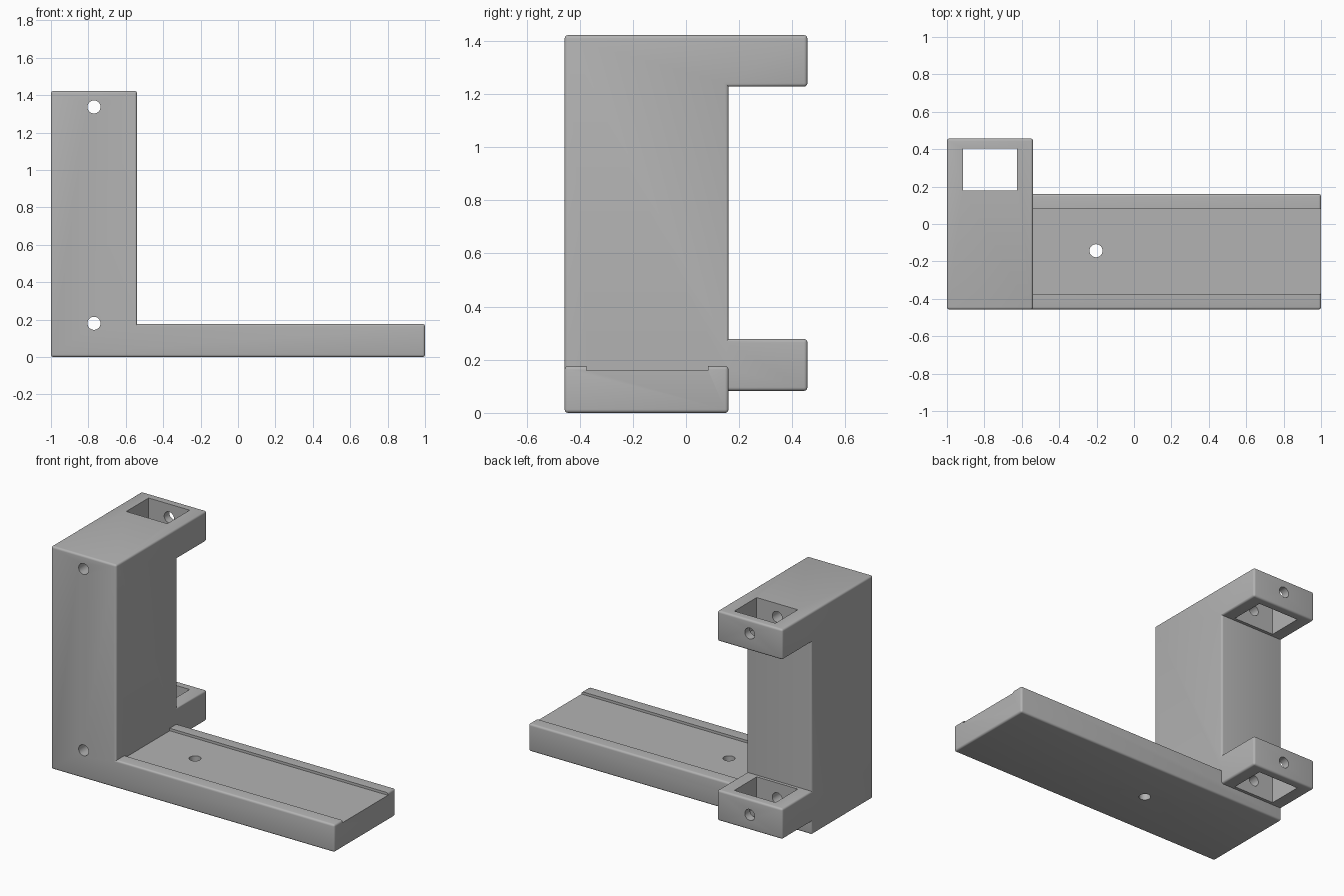
import bpy, bmesh, math
from mathutils import Matrix, Vector

default = bpy.data.objects.get("Cube")
if default:
    bpy.data.objects.remove(default, do_unlink=True)

grey = bpy.data.materials.new("plain_grey")
grey.use_nodes = True
colour = (0.45, 0.45, 0.45, 1)
grey.diffuse_color = colour
grey.node_tree.nodes["Principled BSDF"].inputs["Base Color"].default_value = colour


def add_object(name, bm):
    bmesh.ops.recalc_face_normals(bm, faces=bm.faces)
    mesh = bpy.data.meshes.new(name)
    bm.to_mesh(mesh)
    bm.free()
    mesh.materials.append(grey)
    obj = bpy.data.objects.new(name, mesh)
    bpy.context.collection.objects.link(obj)
    return obj


def box(name, low, high):
    low, high = Vector(low), Vector(high)
    bm = bmesh.new()
    bmesh.ops.create_cube(bm, size=1, matrix=Matrix.Translation((low + high) / 2)
                          @ Matrix.Diagonal((high - low).to_4d()))
    return add_object(name, bm)


def rod(name, centre, length, axis):
    turn = Matrix.Rotation(math.pi / 2, 4, "X") if axis == "Y" else Matrix()
    bm = bmesh.new()
    bmesh.ops.create_cone(bm, cap_ends=True, segments=32, radius1=0.035, radius2=0.035,
                          depth=length, matrix=Matrix.Translation(centre) @ turn)
    return add_object(name, bm)


def combine(target, tool, operation):
    mod = target.modifiers.new("combine", "BOOLEAN")
    mod.operation, mod.solver, mod.object = operation, "EXACT", tool
    bpy.context.view_layer.objects.active = target
    bpy.ops.object.modifier_apply(modifier=mod.name)
    bpy.data.objects.remove(tool, do_unlink=True)


# Upright column with two rear arms, as one side profile pulled across its width
LEFT, INNER, FRONT, BACK, REAR = -1, -0.54, -0.457, 0.16, 0.457
profile = [(FRONT, 0), (BACK, 0), (BACK, 0.083), (REAR, 0.083), (REAR, 0.278), (BACK, 0.278),
           (BACK, 1.228), (REAR, 1.228), (REAR, 1.422), (FRONT, 1.422)]
bm = bmesh.new()
side = bm.faces.new([bm.verts.new((LEFT, y, z)) for y, z in profile])
pulled = bmesh.ops.extrude_face_region(bm, geom=[side])["geom"]
bmesh.ops.translate(bm, vec=(INNER - LEFT, 0, 0),
                    verts=[v for v in pulled if isinstance(v, bmesh.types.BMVert)])
bracket = add_object("bracket", bm)

# Long foot, joined flush with the column
combine(bracket, box("foot", (-0.8, FRONT, 0), (1, BACK, 0.176)), "UNION")

# Round the outer edges only
bm = bmesh.new()
bm.from_mesh(bracket.data)
bmesh.ops.remove_doubles(bm, verts=bm.verts, dist=0.0001)
bmesh.ops.dissolve_limit(bm, angle_limit=0.01, verts=bm.verts, edges=bm.edges)
outer = [e for e in bm.edges if e.is_manifold and e.calc_face_angle_signed() > 0.5]
bmesh.ops.bevel(bm, geom=outer, offset=0.013, segments=4, profile=0.5,
                affect="EDGES", clamp_overlap=True)
bm.to_mesh(bracket.data)
bm.free()

# Shallow channel along the foot
combine(bracket, box("channel", (INNER, -0.375, 0.16), (1.1, 0.083, 0.3)), "DIFFERENCE")

# Square window through each arm, and a screw hole from front to back
for middle in (0.18, 1.325):
    combine(bracket, box("window", (-0.915, 0.18, middle - 0.15),
                         (-0.625, 0.405, middle + 0.15)), "DIFFERENCE")
for height in (0.18, 1.337):
    combine(bracket, rod("screw_hole", (-0.77, 0, height), 1.2, "Y"), "DIFFERENCE")

# Hole through the foot
combine(bracket, rod("foot_hole", (-0.203, -0.143, 0.1), 0.5, "Z"), "DIFFERENCE")

bpy.ops.object.select_all(action="DESELECT")
bracket.select_set(True)
bpy.context.view_layer.objects.active = bracket
bpy.ops.object.shade_smooth_by_angle(angle=math.radians(30))
